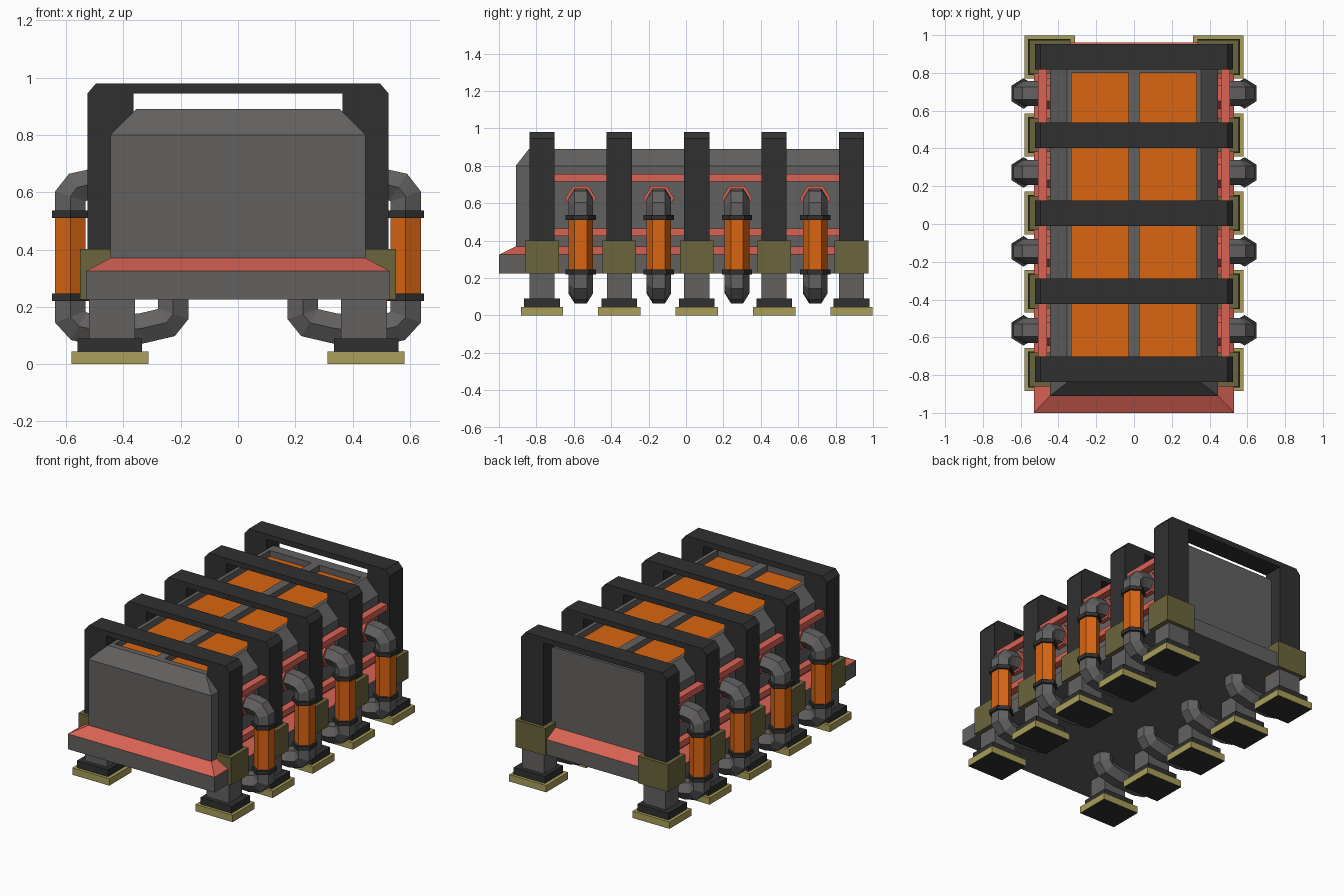
import bpy, bmesh, math
from mathutils import Vector

if "Cube" in bpy.data.objects:
    bpy.data.objects.remove(bpy.data.objects["Cube"])


def mat(name, r, g, b):
    m = bpy.data.materials.new(name)
    m.diffuse_color = (r, g, b, 1)
    m.use_nodes = True
    m.node_tree.nodes["Principled BSDF"].inputs["Base Color"].default_value = m.diffuse_color
    return m


GREY = mat("grey metal", .125, .12, .118)
DARK = mat("dark metal", .03, .03, .03)
ORANGE = mat("orange glow", .70, .13, .006)
CORAL = mat("coral paint", .70, .125, .09)
KHAKI = mat("khaki pad", .40, .34, .10)
OLIVE = mat("olive bracket", .145, .13, .045)


def finish(bm, name, mats, mirror=False):
    bmesh.ops.recalc_face_normals(bm, faces=bm.faces[:])
    me = bpy.data.meshes.new(name)
    bm.to_mesh(me)
    bm.free()
    for m in mats:
        me.materials.append(m)
    ob = bpy.data.objects.new(name, me)
    bpy.context.collection.objects.link(ob)
    if mirror:
        ob.modifiers.new("mirror", 'MIRROR')
    return ob


def loft(bm, rings):
    """Skin closed rings of points and cap both ends."""
    vs = [[bm.verts.new(p) for p in r] for r in rings]
    n = len(vs[0])
    for a, b in zip(vs, vs[1:]):
        for i in range(n):
            j = (i + 1) % n
            bm.faces.new((a[i], a[j], b[j], b[i]))
    bm.faces.new(vs[0])
    bm.faces.new(vs[-1])


def rect(x0, x1, y0, y1, z):
    return [(x0, y0, z), (x1, y0, z), (x1, y1, z), (x0, y1, z)]


def box(name, x0, x1, y0, y1, z0, z1, m, mirror=True):
    bm = bmesh.new()
    loft(bm, [rect(x0, x1, y0, y1, z0), rect(x0, x1, y0, y1, z1)])
    return finish(bm, name, [m], mirror)


def pipe(name, path, r, y, m):
    """Six-sided pipe along a path of (x, z) points, mirrored to both sides."""
    pts = [Vector(p) for p in path]
    rings = []
    for i, p in enumerate(pts):
        d0 = (p - pts[i - 1]).normalized() if i else (pts[1] - p).normalized()
        d1 = (pts[i + 1] - p).normalized() if i < len(pts) - 1 else d0
        t = (d0 + d1).normalized()
        n = Vector((-t.y, t.x)) / max(t.dot(d0), .5)
        ring = []
        for k in range(6):
            a = k * math.pi / 3
            q = p + n * (r * .92 * math.sin(a))
            ring.append((q.x, y + r * math.cos(a), q.y))
        rings.append(ring)
    bm = bmesh.new()
    loft(bm, rings)
    return finish(bm, name, [m], True)


# base tray with sloped coral rim
bm = bmesh.new()
loft(bm, [rect(-.53, .53, -1, .96, .225), rect(-.53, .53, -1, .96, .325),
          rect(-.445, .445, -.91, .87, .37)])
bm.normal_update()
for f in bm.faces:
    if f.calc_center_median().z > .33:
        f.material_index = 1
finish(bm, "base_tray", [GREY, CORAL])

# main body with chamfered top and two recessed orange troughs
bm = bmesh.new()
loft(bm, [rect(-.445, .445, -.91, .87, .34), rect(-.445, .445, -.91, .87, .80),
          rect(-.355, .355, -.84, .87, .89)])
bmesh.ops.recalc_face_normals(bm, faces=bm.faces[:])
cuts = [((x, 0, 0), (1, 0, 0)) for x in (-.33, -.03, .03, .33)]
cuts += [((0, y, 0), (0, 1, 0)) for y in (-.80, .80)]
for co, no in cuts:
    top = [f for f in bm.faces if f.calc_center_median().z > .88]
    geom = top + list({e for f in top for e in f.edges}) + list({v for f in top for v in f.verts})
    bmesh.ops.bisect_plane(bm, geom=geom, plane_co=co, plane_no=no)
cells = []
for f in bm.faces:
    c = f.calc_center_median()
    if c.z > .88 and .03 < abs(c.x) < .33 and abs(c.y) < .79:
        cells.append(f)
for f in bmesh.ops.extrude_discrete_faces(bm, faces=cells)['faces']:
    f.material_index = 1
    for v in f.verts:
        v.co.z -= .04
finish(bm, "main_body", [GREY, ORANGE])

# five arches, each with legs, brackets and feet
outer = [(.525, .25), (.525, .945), (.495, .98)]
inner = [(.365, .945), (.365, .25)]
half = outer + [(0, .98), (0, .945)] + inner
for i in range(5):
    y = -.77 + i * .4137
    bm = bmesh.new()
    full = outer + [(-x, z) for x, z in reversed(outer)] + \
        [(-x, z) for x, z in reversed(inner)] + inner
    loft(bm, [[(x, y + s * .0675, z) for x, z in full] for s in (-1, 1)])
    finish(bm, f"arch_{i}", [DARK])
    box(f"leg_{i}", .36, .52, y - .067, y + .067, .08, .26, GREY)
    box(f"bracket_{i}", .335, .552, y - .09, y + .09, .225, .402, OLIVE)
    box(f"ankle_{i}", .335, .56, y - .095, y + .095, .04, .09, DARK)
    foot = box(f"foot_{i}", .312, .58, y - .1135, y + .1135, 0, .045, KHAKI)
    foot.data.materials.append(DARK)
    for p in foot.data.polygons:
        if p.normal.z < -.5:
            p.material_index = 1

# side rails
for n, z in (("lower", .425), ("upper", .717)):
    box(f"{n}_rail", .46, .508, -.80, .86, z, z + .04, CORAL)

# four coolant pipes per side
for i in range(4):
    y = -.563 + i * .418
    pipe(f"upper_elbow_{i}", [(.585, .52), (.585, .585), (.56, .617), (.515, .627), (.43, .627)],
         .066, y, GREY)
    pipe(f"pipe_collar_{i}", [(.43, .627), (.475, .627)], .082, y, CORAL)
    pipe(f"glow_tube_{i}", [(.585, .23), (.585, .525)], .066, y, ORANGE)
    for n, z in (("bottom", .22), ("top", .51)):
        pipe(f"{n}_clamp_{i}", [(.585, z), (.585, z + .026)], .081, y, DARK)
    pipe(f"lower_bend_{i}", [(.585, .23), (.585, .165), (.555, .132), (.49, .118), (.34, .124),
                             (.25, .145), (.226, .175), (.226, .24)], .066, y, GREY)
